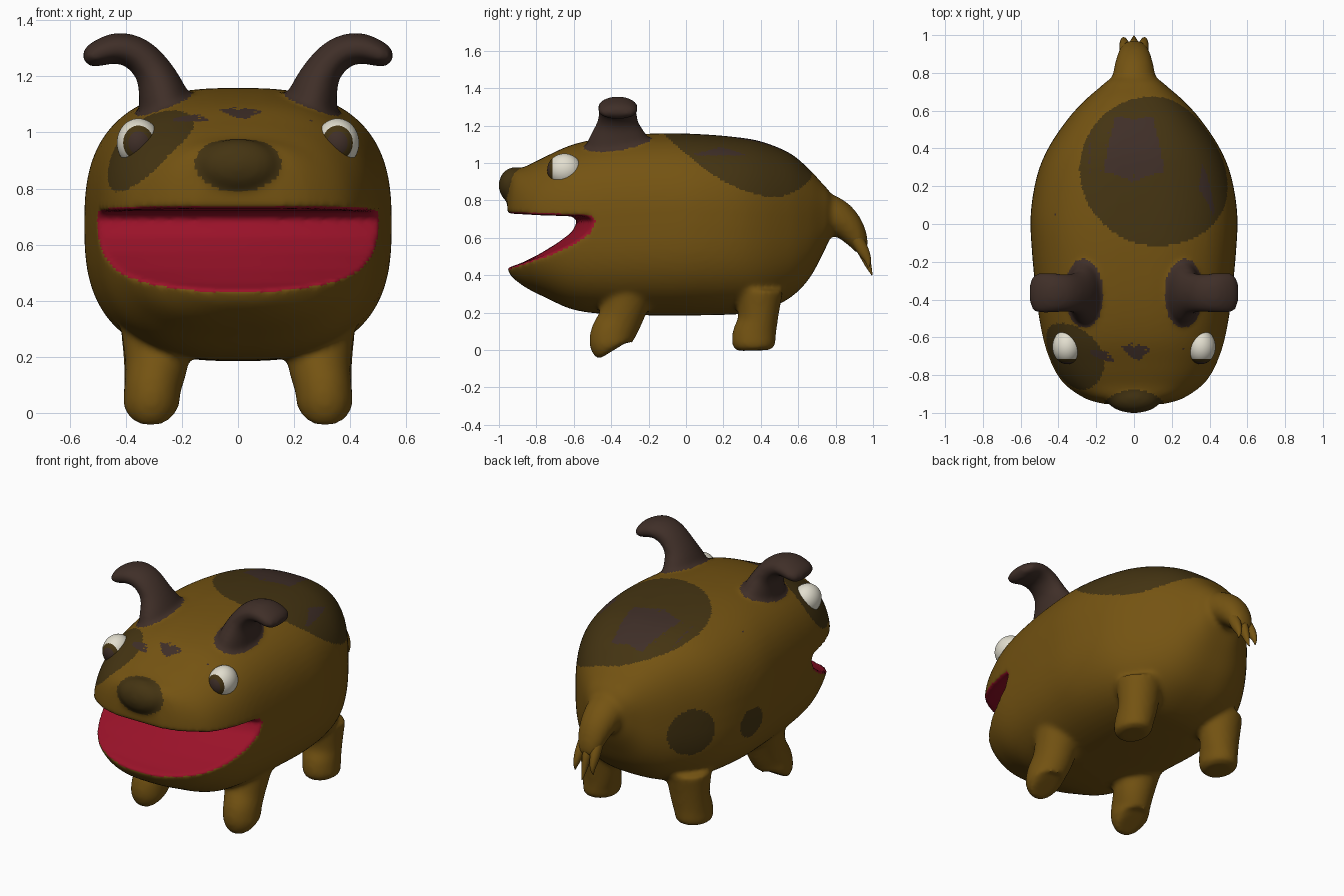
import bpy, bmesh, math
from mathutils import Vector, Matrix
from mathutils.bvhtree import BVHTree

cube = bpy.data.objects.get("Cube")
if cube:
    bpy.data.objects.remove(cube, do_unlink=True)


def material(name, rgb):
    m = bpy.data.materials.new(name)
    m.use_nodes = True
    m.diffuse_color = (*rgb, 1)
    m.node_tree.nodes["Principled BSDF"].inputs["Base Color"].default_value = (*rgb, 1)
    return m


BROWN, DARK, HORN, RED, WHITE = range(5)
MATS = [material("golden_brown", (.175, .087, .006)),
        material("dark_olive", (.058, .034, .006)),
        material("horn_brown", (.05, .028, .021)),
        material("mouth_red", (.32, .006, .022)),
        material("eye_white", (.76, .73, .62))]


def spline(rows, steps=6):
    """Smooth curve through rows of any dimension."""
    pts = [Vector(r) for r in rows]
    p = [pts[0]] + pts + [pts[-1]]
    out = []
    for i in range(1, len(p) - 2):
        a, b, c, d = p[i - 1:i + 3]
        for k in range(steps):
            t = k / steps
            out.append((b * 2 + (c - a) * t + (a * 2 - b * 5 + c * 4 - d) * t * t
                        + (b * 3 - a - c * 3 + d) * t ** 3) * .5)
    return out + [pts[-1]]


def loft(bm, rings):
    loops = [[bm.verts.new(co) for co in ring] for ring in rings]
    n = len(loops[0])
    for a, b in zip(loops, loops[1:]):
        for i in range(n):
            j = (i + 1) % n
            bm.faces.new((a[i], a[j], b[j], b[i]))
    bm.faces.new(loops[0])
    bm.faces.new(loops[-1])
    bmesh.ops.recalc_face_normals(bm, faces=bm.faces)


def tube(bm, rows, axis, side=1, sides=32):
    """Rows hold x, y, z, radius across the axis, radius along the axis."""
    axis = Vector(axis)
    pts = spline(rows)
    rings = []
    for i, p in enumerate(pts):
        a, b = pts[max(i - 1, 0)], pts[min(i + 1, len(pts) - 1)]
        normal = (Vector(b[:3]) - Vector(a[:3])).cross(axis).normalized()
        ring = []
        for k in range(sides):
            t = math.tau * k / sides
            co = Vector(p[:3]) + normal * p[3] * math.cos(t) + axis * p[4] * math.sin(t)
            co.x *= side
            ring.append(co)
        rings.append(ring)
    loft(bm, rings)


def make_object(name, bm):
    mesh = bpy.data.meshes.new(name)
    bm.to_mesh(mesh)
    for m in MATS:
        mesh.materials.append(m)
    ob = bpy.data.objects.new(name, mesh)
    bpy.context.scene.collection.objects.link(ob)
    mesh.polygons.foreach_set("use_smooth", [True] * len(mesh.polygons))
    return ob


def signed_distance(tree, p):
    loc, normal, _, dist = tree.find_nearest(p)
    return dist if (p - loc).dot(normal) > 0 else -dist


bm = bmesh.new()

# Torso and head: rounded-box sections given as y, bottom, top, half width
sections = [(-.955, .43, .85, .16), (-.925, .385, .95, .26), (-.85, .33, .985, .37),
            (-.75, .28, 1.035, .435), (-.6, .215, 1.1, .485), (-.4, .19, 1.14, .515),
            (-.15, .185, 1.158, .54), (.05, .185, 1.155, .547), (.25, .19, 1.14, .515),
            (.4, .205, 1.115, .455), (.55, .275, 1.055, .355), (.65, .37, .975, .265),
            (.72, .49, .9, .185), (.77, .6, .84, .12), (.79, .68, .76, .03)]


def power(v):
    return math.copysign(abs(v) ** (2 / 2.7), v)


rings = []
for y, low, high, w in spline(sections):
    angles = [math.tau * k / 64 for k in range(64)]
    rings.append([(w * power(math.cos(t)), y,
                   (low + high) / 2 + (high - low) / 2 * power(math.sin(t))) for t in angles])
loft(bm, rings)

# Legs
front_leg = [(.29, -.3, .32, .13, .13), (.29, -.35, .17, .117, .112), (.305, -.395, .08, .117, .102),
             (.31, -.4, .02, .112, .098), (.31, -.39, -.003, .08, .07)]
hind_leg = [(.29, .39, .32, .13, .13), (.295, .385, .17, .107, .112), (.305, .365, .08, .117, .102),
            (.31, .36, .02, .112, .098), (.31, .36, -.003, .08, .07)]
for side in (1, -1):
    for leg in (front_leg, hind_leg):
        tube(bm, leg, (1, 0, 0), side)

# Tail root
tube(bm, [(0, .62, .74, .12, .14), (0, .76, .725, .108, .118), (0, .85, .675, .088, .1),
          (0, .91, .6, .062, .08), (0, .94, .53, .035, .055)], (1, 0, 0))

# Nose
NOSE, NOSE_SIZE = Vector((0, -.915, .88)), Vector((.15, .087, .098))
bmesh.ops.create_uvsphere(bm, u_segments=32, v_segments=16, radius=1,
                          matrix=Matrix.Translation(NOSE) @ Matrix.Diagonal((*NOSE_SIZE, 1)))

# Curved horns, kept apart as well so that they can be coloured
horn = [(.25, -.36, 1.02, .105, .19), (.265, -.36, 1.12, .09, .165), (.3, -.365, 1.215, .068, .112),
        (.36, -.365, 1.28, .06, .102), (.43, -.365, 1.3, .055, .106), (.495, -.365, 1.283, .047, .108),
        (.53, -.365, 1.265, .036, .095), (.547, -.365, 1.255, .015, .06)]
horn_bm = bmesh.new()
for side in (1, -1):
    tube(bm, horn, (0, 1, 0), side)
    tube(horn_bm, horn, (0, 1, 0), side)
bmesh.ops.recalc_face_normals(bm, faces=bm.faces)
horn_tree = BVHTree.FromBMesh(horn_bm)

# Mouth cutter: side profile swept across, shallower in the middle
profile = [(-1.2, .74), (-.9, .728), (-.7, .72), (-.52, .715), (-.49, .69), (-.52, .63),
           (-.6, .57), (-.72, .51), (-.85, .465), (-.95, .44), (-1.2, .40)]
mouth_bm = bmesh.new()
rings = []
for i in range(-14, 15):
    x = i * .05
    bulge = .09 * max(0, 1 - (x / .5) ** 2)
    rings.append([(x, y - bulge * max(0, min(1, (y + .95) / .3)), z) for y, z in profile])
loft(mouth_bm, rings)
mouth_tree = BVHTree.FromBMesh(mouth_bm)
cutter = make_object("mouth_cutter", mouth_bm)
cutter.hide_render = True

# Fuse the parts into one soft skin and cut the mouth
body = make_object("body", bm)


def remesh():
    mod = body.modifiers.new("fuse", "REMESH")
    mod.mode = "VOXEL"
    mod.voxel_size = .0125


remesh()
cut = body.modifiers.new("mouth", "BOOLEAN")
cut.operation = "DIFFERENCE"
cut.object = cutter
remesh()
soft = body.modifiers.new("soften", "SMOOTH")
soft.factor = .5
soft.iterations = 9
bpy.context.view_layer.update()
graph = bpy.context.evaluated_depsgraph_get()
skin = bpy.data.meshes.new_from_object(body.evaluated_get(graph))
body.modifiers.clear()
body.data = skin
bpy.data.objects.remove(cutter, do_unlink=True)

# Colour the skin: mouth, horns, nose, then round spots
SPOTS = [((.12, .28, 1.05), .41), ((-.33, -.7, .95), .195),
         ((-.385, .5, .6), .14), ((-.53, .13, .56), .09)]


def skin_colour(p):
    if signed_distance(mouth_tree, p) < .01:
        return RED
    if p.z > 1.04 and signed_distance(horn_tree, p) < .014:
        return HORN
    d = p - NOSE
    if p.y < -.86 and sum((d[i] / NOSE_SIZE[i]) ** 2 for i in range(3)) < 1.15:
        return DARK
    if any((p - Vector(c)).length < r for c, r in SPOTS):
        return DARK
    return BROWN


skin.materials.clear()
for m in MATS:
    skin.materials.append(m)
for f in skin.polygons:
    f.material_index = skin_colour(f.center)
    f.use_smooth = True

# Pointed tail tuft
tuft = bmesh.new()
for x, lift in ((-.05, .04), (0, 0), (.05, .04)):
    tube(tuft, [(x * .8, .89, .63, .035, .035), (x, .942, .54, .032, .028),
                (x * 1.1, .972, .46 + lift / 2, .018, .016),
                (x * 1.2, .995 - lift / 2, .4 + lift, .003, .003)], (1, 0, 0), sides=16)
make_object("tail_tuft", tuft)

# Eyes with forward-facing iris and pupil
for side, name in ((1, "left_eye"), (-1, "right_eye")):
    eye = bmesh.new()
    bmesh.ops.create_uvsphere(eye, u_segments=48, v_segments=32, radius=1,
                              matrix=Matrix.Rotation(math.pi / 2, 4, "X"))
    for f in eye.faces:
        facing = -f.calc_center_median().y
        f.material_index = HORN if facing > .9 else DARK if facing > .73 else WHITE
    place = Matrix.Translation((.355 * side, -.65, .963)) @ Matrix.Diagonal((.077, .092, .087, 1))
    bmesh.ops.transform(eye, matrix=place, verts=eye.verts)
    make_object(name, eye)
